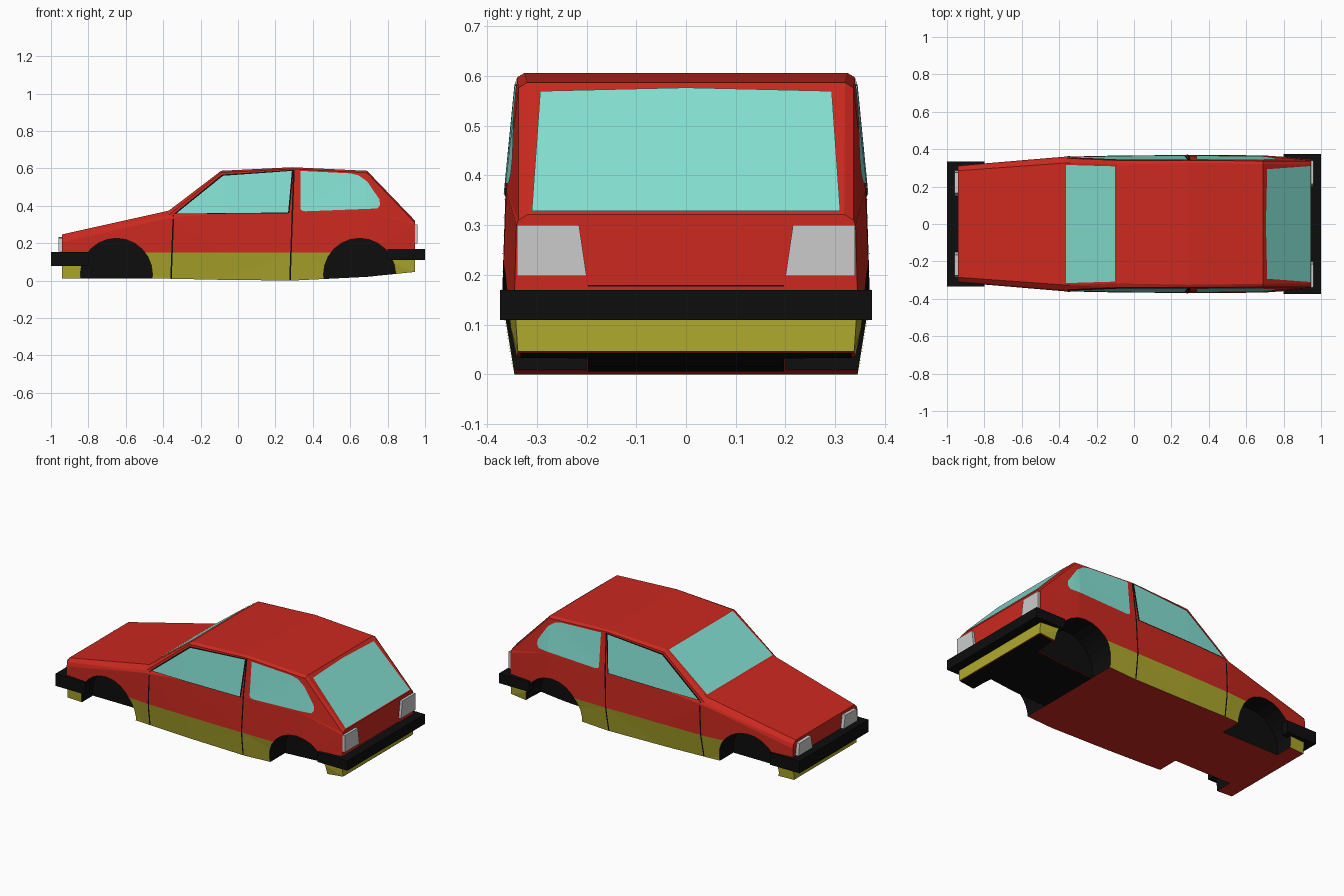
import bpy, bmesh, math
from mathutils import Vector, Matrix
from mathutils.bvhtree import BVHTree

if "Cube" in bpy.data.objects:
    bpy.data.objects.remove(bpy.data.objects["Cube"])


def material(name, rgb):
    m = bpy.data.materials.new(name)
    m.diffuse_color = (*rgb, 1)
    m.use_nodes = True
    m.node_tree.nodes["Principled BSDF"].inputs["Base Color"].default_value = m.diffuse_color
    return m


RED = material("red_paint", (0.60, 0.022, 0.014))
YELLOW = material("yellow_sill", (0.43, 0.40, 0.026))
BLACK = material("black_trim", (0.004, 0.004, 0.004))
GLASS = material("window_glass", (0.235, 0.76, 0.66))
GREY = material("lamp_grey", (0.83, 0.83, 0.83))


def finish(name, bm, *mats):
    me = bpy.data.meshes.new(name)
    bm.to_mesh(me)
    bm.free()
    ob = bpy.data.objects.new(name, me)
    bpy.context.collection.objects.link(ob)
    for m in mats:
        me.materials.append(m)
    return ob


def prism(name, outline, axis, lo, hi, mat):
    """Extrude a 2D outline along an axis (0 = x, 2 = z)."""
    bm = bmesh.new()
    pts = [(lo, u, v) if axis == 0 else (u, v, lo) for u, v in outline]
    f = bm.faces.new([bm.verts.new(p) for p in pts])
    ext = bmesh.ops.extrude_face_region(bm, geom=[f])["geom"]
    step = Vector((hi - lo, 0, 0)) if axis == 0 else Vector((0, 0, hi - lo))
    bmesh.ops.translate(bm, vec=step, verts=[g for g in ext if isinstance(g, bmesh.types.BMVert)])
    bmesh.ops.recalc_face_normals(bm, faces=bm.faces)
    return finish(name, bm, mat)


# Body shell: half sections (y, z) from floor edge up to roof/bonnet edge
STATIONS = [
    (-0.94, [(.300, .010), (.312, .15), (.312, .205), (.305, .228), (.285, .247)]),
    (-0.37, [(.335, .010), (.360, .15), (.360, .335), (.352, .350), (.326, .374)]),
    (-0.09, [(.340, .004), (.366, .15), (.361, .360), (.340, .577), (.318, .587)]),
    (0.29, [(.345, .000), (.369, .15), (.363, .365), (.340, .597), (.325, .606)]),
    (0.69, [(.345, .020), (.370, .15), (.361, .370), (.337, .576), (.320, .587)]),
    (0.945, [(.338, .046), (.345, .15), (.341, .300), (.337, .310), (.318, .322)]),
]
bm = bmesh.new()
rings = []
for x, half in STATIONS:
    loop = half + [(-y, z) for y, z in reversed(half)]
    rings.append([bm.verts.new((x, y, z)) for y, z in loop])
for a, b in zip(rings, rings[1:]):
    for i in range(10):
        j = (i + 1) % 10
        bm.faces.new((a[i], a[j], b[j], b[i])).material_index = int(i in (0, 8))
for r in (rings[0], rings[-1]):
    for i in range(4):
        bm.faces.new((r[i], r[i + 1], r[8 - i], r[9 - i])).material_index = int(i == 0)
bmesh.ops.recalc_face_normals(bm, faces=bm.faces)
bmesh.ops.triangulate(bm, faces=bm.faces)
SURFACE = BVHTree.FromBMesh(bm)
body = finish("body_shell", bm, RED, YELLOW, BLACK)

# Open wheel wells cut from the body
bm = bmesh.new()
for cx in (-0.65, 0.65):
    for s in (1, -1):
        bmesh.ops.create_cone(bm, cap_ends=True, segments=24, radius1=.193, radius2=.193, depth=.3,
                              matrix=Matrix.Translation((cx, s * .35, .033)) @ Matrix.Rotation(math.pi / 2, 4, 'X'))
cutter = finish("wheel_well_cutter", bm, BLACK)
cutter.hide_render = True
cutter.hide_set(True)
cut = body.modifiers.new("wheel_wells", 'BOOLEAN')
cut.object = cutter
cut.operation = 'DIFFERENCE'
cut.solver = 'EXACT'
cut.material_mode = 'TRANSFER'


def panel(name, outline, axis, sign, mat, offset=.004):
    """Lay a flat outline onto the body surface, seen along an axis."""
    bm = bmesh.new()
    bm.faces.new([bm.verts.new((u, v, 0)) for u, v in outline])
    for k in range(2):
        no = Vector((1 - k, k, 0))
        for i in range(-24, 25):
            bmesh.ops.bisect_plane(bm, geom=bm.verts[:] + bm.edges[:] + bm.faces[:],
                                   plane_co=no * i * .04, plane_no=no)
    for v in bm.verts:
        o = [v.co.x, v.co.y]
        o.insert(axis, 2 * sign)
        d = Vector((0, 0, 0))
        d[axis] = -sign
        hit, normal, _, _ = SURFACE.ray_cast(Vector(o), d)
        v.co = hit + normal * offset if hit else Vector(o) + d * 1.7
    bmesh.ops.recalc_face_normals(bm, faces=bm.faces)
    mean = sum((f.normal[axis] for f in bm.faces)) * sign
    if mean < 0:
        bmesh.ops.reverse_faces(bm, faces=bm.faces)
    return finish(name, bm, mat)


def strip(x0, z0, x1, z1, w=.004):
    return [(x0 - w, z0), (x0 + w, z0), (x1 + w, z1), (x1 - w, z1)]


# Side windows, window seal and door seams on both sides
for s, side in ((1, "left"), (-1, "right")):
    panel(f"front_window_seal_{side}", [(-.345, .355), (-.085, .567), (.297, .592), (.275, .360)], 1, s, BLACK, .0015)
    panel(f"front_side_window_{side}", [(-.33, .358), (-.08, .560), (.288, .586), (.268, .364)], 1, s, GLASS, .0035)
    panel(f"rear_side_window_{side}", [(.333, .385), (.333, .586), (.60, .573), (.645, .562), (.69, .53), (.755, .435),
                                       (.760, .405), (.745, .385), (.36, .370), (.34, .374)], 1, s, GLASS, .0035)
    panel(f"front_door_seam_{side}", strip(-.358, .012, -.345, .35), 1, s, BLACK, .002)
    panel(f"rear_door_seam_{side}", strip(.278, .003, .299, .592), 1, s, BLACK, .002)
    # Lamps
    tail = [(.34, .198), (.20, .198), (.215, .30), (.34, .30)]
    head = [(.285, .155), (.15, .155), (.165, .232), (.275, .228)]
    prism(f"tail_lamp_{side}", [(s * y, z) for y, z in tail], 0, .93, .960, GREY)
    prism(f"headlamp_{side}", [(s * y, z) for y, z in head], 0, -.92, -.960, GREY)

# Windscreen, rear glass, hatch seam and rear underbody
panel("windscreen", [(-.362, -.316), (-.362, .316), (-.098, .308), (-.098, -.308)], 2, 1, GLASS)
panel("rear_glass", [(-.31, .326), (.31, .326), (.293, .567), (0, .574), (-.293, .567)], 0, 1, GLASS)
panel("hatch_seam", [(-.197, .177), (.197, .177), (.197, .180), (-.197, .180)], 0, 1, BLACK, .002)
panel("rear_underbody", [(.46, -.197), (.84, -.197), (.85, -.333), (.942, -.333),
                         (.942, .333), (.85, .333), (.84, .197), (.46, .197)], 2, -1, BLACK, .003)


# Wrap-around bumpers
def bumper(name, d, half, z0, z1, arm, inner):
    h = half
    outline = [(d, -h), (d, h), (d * .8, h), (d * .8, h - arm), (d * inner, h - arm),
               (d * inner, arm - h), (d * .8, arm - h), (d * .8, -h)]
    prism(name, outline, 2, z0, z1, BLACK)


bumper("front_bumper", -1, .333, .078, .152, .045, .93)
bumper("rear_bumper", 1, .374, .110, .170, .05, .93)
